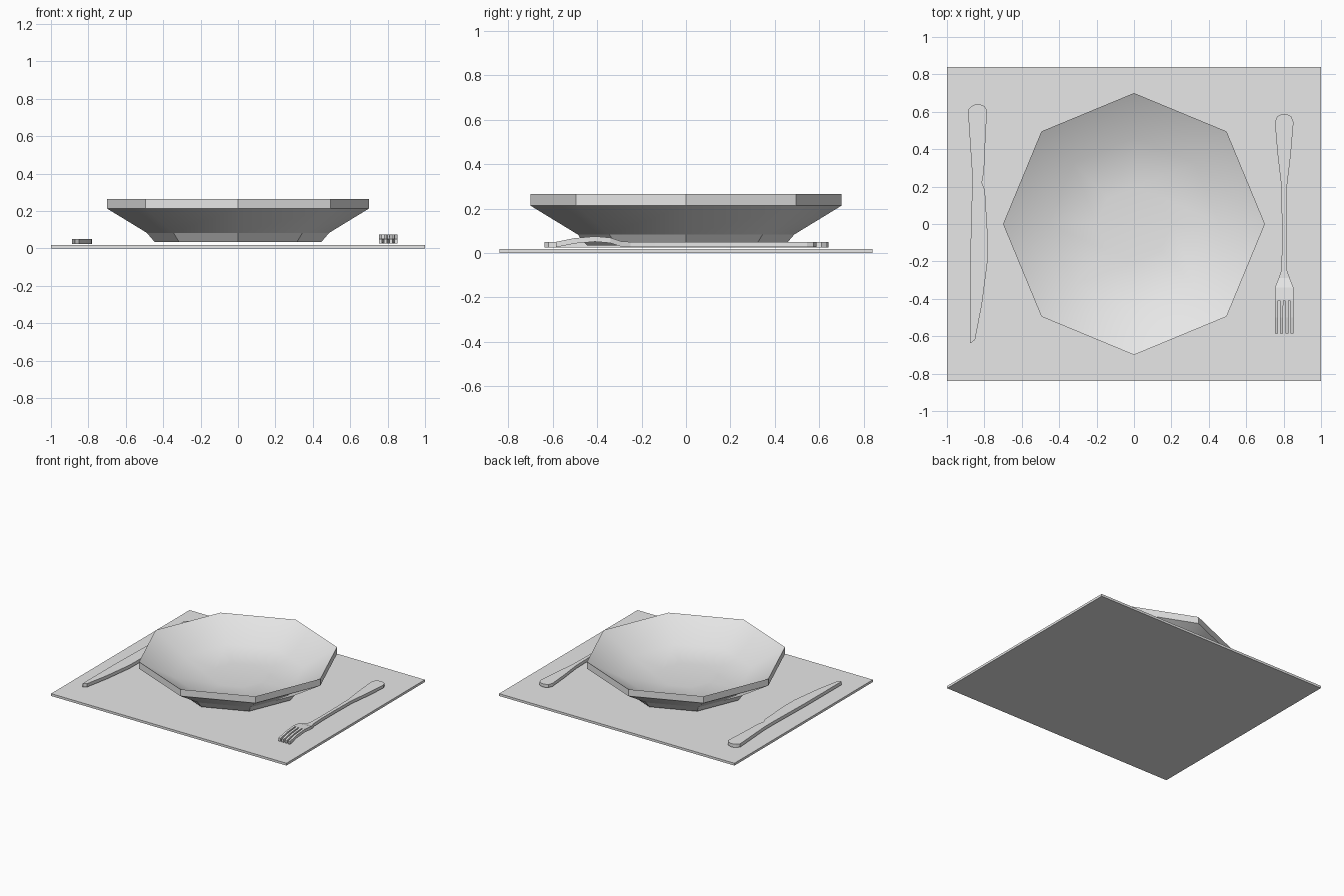
import bpy, bmesh, math

cube = bpy.data.objects.get("Cube")
if cube:
    bpy.data.objects.remove(cube, do_unlink=True)

grey = bpy.data.materials.new("plain_grey")
grey.use_nodes = True
tone = (0.8, 0.8, 0.8, 1)
grey.diffuse_color = tone
grey.node_tree.nodes["Principled BSDF"].inputs["Base Color"].default_value = tone


def finish(name, bm):
    bmesh.ops.recalc_face_normals(bm, faces=bm.faces)
    mesh = bpy.data.meshes.new(name)
    bm.to_mesh(mesh)
    bm.free()
    mesh.materials.append(grey)
    obj = bpy.data.objects.new(name, mesh)
    bpy.context.collection.objects.link(obj)
    return obj


def strip(bm, sections, thick):
    """Solid bar swept along y; each section is (y, left x, right x, bottom z)."""
    rings = []
    for y, x0, x1, z in sections:
        corners = ((x0, z), (x1, z), (x1, z + thick), (x0, z + thick))
        rings.append([bm.verts.new((x, y, h)) for x, h in corners])
    for a, b in zip(rings, rings[1:]):
        for i in range(4):
            j = (i + 1) % 4
            bm.faces.new((a[i], a[j], b[j], b[i]))
    bm.faces.new(rings[0])
    bm.faces.new(rings[-1])


# Place mat
bm = bmesh.new()
strip(bm, [(-0.84, -1, 1, 0), (0.84, -1, 1, 0)], 0.018)
finish("place_mat", bm)

# Eight-sided plate: foot, flared underside, upright rim, dished inside
profile = [(0.445, 0.033), (0.487, 0.083), (0.7, 0.213), (0.7, 0.265),
           (0.46, 0.13), (0.2, 0.105)]
SIDES = 8
bm = bmesh.new()
rings = []
for r, z in profile:
    angles = [math.tau * i / SIDES for i in range(SIDES)]
    rings.append([bm.verts.new((r * math.cos(a), r * math.sin(a), z)) for a in angles])
for a, b in zip(rings, rings[1:]):
    for i in range(SIDES):
        j = (i + 1) % SIDES
        bm.faces.new((a[i], a[j], b[j], b[i]))
bm.faces.new(rings[0])
bm.faces.new(rings[-1])
plate = finish("plate", bm)
bpy.ops.object.select_all(action="DESELECT")
plate.select_set(True)
bpy.context.view_layer.objects.active = plate
bpy.ops.object.shade_smooth_by_angle(angle=math.radians(38))
for face in plate.data.polygons:
    if face.center.z < 0.08:
        face.use_smooth = False

# Knife: pointed blade, notch, rounded handle
knife = [(-0.636, -0.877, -0.872), (-0.62, -0.877, -0.85), (-0.43, -0.877, -0.813),
         (-0.2, -0.876, -0.783), (-0.085, -0.873, -0.781), (0.18, -0.866, -0.797),
         (0.22, -0.866, -0.813), (0.28, -0.866, -0.802), (0.4, -0.874, -0.797),
         (0.61, -0.888, -0.786), (0.63, -0.868, -0.8), (0.642, -0.845, -0.83)]
bm = bmesh.new()
strip(bm, [(y, a, b, 0.024) for y, a, b in knife], 0.026)
finish("knife", bm)

# Fork: handle and raised shoulder given as y, half width, bottom z
CX = 0.803
body = [(-0.41, 0.05, 0.051), (-0.34, 0.05, 0.045), (-0.29, 0.03, 0.028),
        (-0.25, 0.016, 0.026), (-0.14, 0.012, 0.026), (0, 0.012, 0.026),
        (0.21, 0.016, 0.026), (0.37, 0.035, 0.026), (0.545, 0.05, 0.026),
        (0.575, 0.038, 0.026), (0.588, 0.012, 0.026)]
bm = bmesh.new()
strip(bm, [(y, CX - w, CX + w, z) for y, w, z in body], 0.024)
finish("fork_body", bm)

# Four tines curving down to the mat
bm = bmesh.new()
for i in range(4):
    x = CX + (i - 1.5) * 0.0275
    strip(bm, [(-0.585, x - 0.008, x + 0.008, 0.026),
               (-0.5, x - 0.008, x + 0.008, 0.043),
               (-0.41, x - 0.009, x + 0.009, 0.051)], 0.024)
finish("fork_tines", bm)
